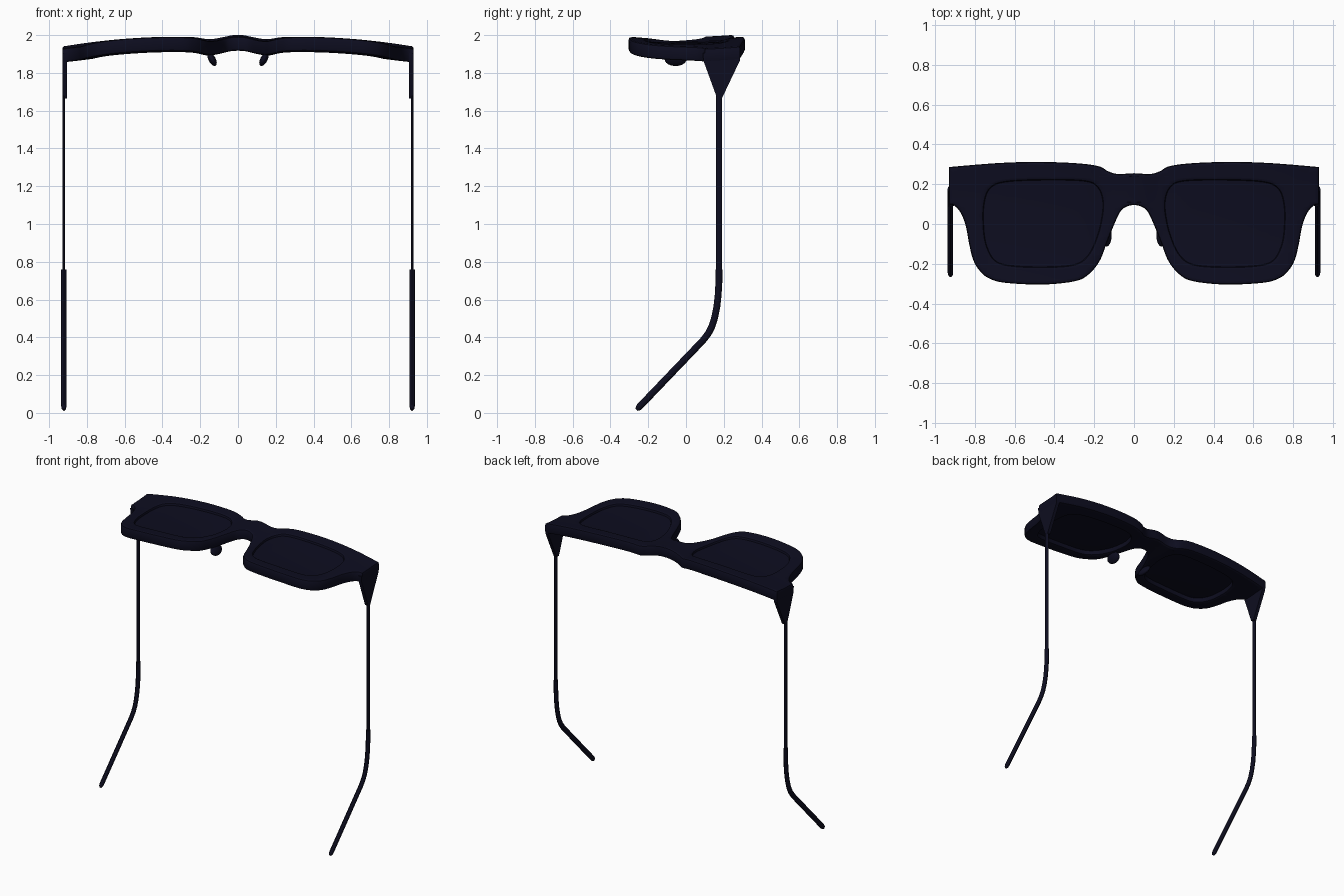
import bpy, bmesh, math
from mathutils import Vector
from mathutils.geometry import tessellate_polygon

if "Cube" in bpy.data.objects:
    bpy.data.objects.remove(bpy.data.objects["Cube"])

navy = bpy.data.materials.new("dark_navy")
navy.diffuse_color = (0.004, 0.004, 0.014, 1)
navy.use_nodes = True
navy.node_tree.nodes["Principled BSDF"].inputs["Base Color"].default_value = navy.diffuse_color


def finish(bm, name, angle=35):
    bmesh.ops.recalc_face_normals(bm, faces=bm.faces)
    me = bpy.data.meshes.new(name)
    bm.to_mesh(me)
    bm.free()
    ob = bpy.data.objects.new(name, me)
    bpy.context.collection.objects.link(ob)
    me.materials.append(navy)
    bpy.ops.object.select_all(action='DESELECT')
    ob.select_set(True)
    bpy.context.view_layer.objects.active = ob
    bpy.ops.object.shade_smooth_by_angle(angle=math.radians(angle))
    return ob


def smooth_loop(pts, n=5):
    """Closed Catmull-Rom loop; a doubled point makes a sharp corner."""
    p = [Vector(q) for q in pts]
    out = []
    for i in range(len(p)):
        a, b, c, d = p[i - 1], p[i], p[(i + 1) % len(p)], p[(i + 2) % len(p)]
        if (c - b).length < 1e-6:
            continue
        for k in range(n):
            t = k / n
            out.append(0.5 * (2 * b + (c - a) * t + (2 * a - 5 * b + 4 * c - d) * t * t
                              + (3 * b - a - 3 * c + d) * t ** 3))
    return out


def inset(loop, dist):
    """Move a closed loop towards its inside."""
    n = len(loop)
    area = sum(loop[i - 1].cross(loop[i]) for i in range(n))
    s = 1 if area > 0 else -1
    res = []
    for i in range(n):
        t = (loop[(i + 1) % n] - loop[i - 1]).normalized()
        res.append(loop[i] + Vector((-t.y, t.x)) * s * dist)
    return res


def front_height(x, y):
    """Height of the curved front face."""
    x = abs(x)
    return (1.992 - 0.126 * (x - 0.3) ** 2 - 0.015 * (1 - min(1, (y / 0.3) ** 2))
            - 0.008 * math.exp(-((x - 0.16) / 0.05) ** 2)
            + 0.025 * math.exp(-(x / 0.08) ** 2))


def curved_plate(name, outer, holes, profile):
    """Plate with holes, edge profile of (inset, z), bent to the front curve."""
    bm = bmesh.new()
    rings = []
    for d, z in profile:
        loops = [inset(outer, d)] + [inset(h, -d) for h in holes]
        rings.append([[bm.verts.new((p.x, p.y, z)) for p in lp] for lp in loops])
    for r0, r1 in zip(rings, rings[1:]):
        for a, b in zip(r0, r1):
            for i in range(len(a)):
                bm.faces.new((a[i - 1], a[i], b[i], b[i - 1]))
    for ring in (rings[0], rings[-1]):
        flat = [v for lp in ring for v in lp]
        flat_loops = [[Vector((v.co.x, v.co.y, 0)) for v in lp] for lp in ring]
        for tri in tessellate_polygon(flat_loops):
            if len(set(tri)) == 3:
                bm.faces.new([flat[i] for i in tri])
    # slice so that the plate can bend
    cuts = [((i * 0.035, 0, 0), (1, 0, 0)) for i in range(-27, 28)]
    cuts += [((0, i * 0.06, 0), (0, 1, 0)) for i in range(-5, 6)]
    for co, no in cuts:
        bmesh.ops.bisect_plane(bm, geom=bm.verts[:] + bm.edges[:] + bm.faces[:],
                               dist=1e-5, plane_co=co, plane_no=no)
    for v in bm.verts:
        v.co.z += front_height(v.co.x, v.co.y)
    return finish(bm, name)


# Front frame outline, right half from brow centre to under the bridge
half = [(0, .255), (.08, .251), (.13, .265), (.18, .291), (.3, .306), (.5, .312),
        (.7, .305), (.93, .286), (.93, .286), (.93, .1), (.93, .1), (.9, .09),
        (.87, .055), (.845, -.01), (.828, -.1), (.808, -.18), (.775, -.235),
        (.73, -.272), (.65, -.295), (.46, -.304), (.3, -.288), (.23, -.255),
        (.175, -.19), (.14, -.105), (.105, -.015), (.07, .06), (.04, .086), (0, .095)]
outline = smooth_loop(half + [(-x, y) for x, y in reversed(half[1:-1])])

# Lens opening, right side, then mirrored
lens_pts = [(.157, .11), (.18, .18), (.245, .214), (.45, .22), (.65, .21), (.725, .175),
            (.752, .1), (.755, 0), (.742, -.1), (.7, -.18), (.62, -.208), (.45, -.215),
            (.3, -.203), (.23, -.155), (.185, -.06), (.163, .03)]
openings = {"right": smooth_loop(lens_pts),
            "left": smooth_loop([(-x, y) for x, y in lens_pts])}

curved_plate("front_frame", outline, list(openings.values()),
             [(.014, 0), (.004, -.004), (0, -.014), (0, -.061), (.004, -.071), (.014, -.075)])
for side, loop in openings.items():
    curved_plate(side + "_lens", loop, [], [(-.004, -.017), (-.004, -.042)])


def tube(name, x, path, sides=12):
    """Elliptical tube along (y, z, x radius, in-plane radius) points."""
    bm = bmesh.new()
    rings = []
    for i, (y, z, rx, rn) in enumerate(path):
        a, b = path[max(i - 1, 0)], path[min(i + 1, len(path) - 1)]
        t = Vector((b[0] - a[0], b[1] - a[1])).normalized()
        ring = []
        for k in range(sides):
            w = 2 * math.pi * k / sides
            s = rn * math.sin(w)
            ring.append(bm.verts.new((x + rx * math.cos(w), y - t.y * s, z + t.x * s)))
        rings.append(ring)
    for a, b in zip(rings, rings[1:]):
        for k in range(sides):
            bm.faces.new((a[k - 1], a[k], b[k], b[k - 1]))
    bm.faces.new(rings[0])
    bm.faces.new(rings[-1])
    return finish(bm, name)


arm = [(.175, 1.70, .007, .016), (.175, .74, .007, .016)]
bend = [(.175, .76), (.174, .69), (.17, .62), (.163, .56), (.152, .505), (.137, .457),
        (.118, .42), (.09, .384), (.05, .342), (-.245, .034)]
tip = [(y, z, .014, .018) for y, z in bend]
tip += [(-.254, .024, .012, .015), (-.261, .016, .006, .008)]

for side, s in (("right", 1), ("left", -1)):
    # tapered hinge plate under the frame corner
    bm = bmesh.new()
    prof = [(.09, 1.905), (.092, 1.865), (.165, 1.665), (.19, 1.665), (.285, 1.865), (.285, 1.905)]
    inner = [bm.verts.new((s * .904, y, z)) for y, z in prof]
    outer = [bm.verts.new((s * .928, y, z)) for y, z in prof]
    bm.faces.new(inner)
    bm.faces.new(outer)
    for i in range(len(prof)):
        bm.faces.new((inner[i - 1], inner[i], outer[i], outer[i - 1]))
    finish(bm, side + "_hinge_plate", 20)

    # thin arm and thicker bent ear tip
    tube(side + "_arm", s * .922, arm)
    tube(side + "_ear_tip", s * .922, tip)

    # tilted nose pad
    bm = bmesh.new()
    bmesh.ops.create_uvsphere(bm, u_segments=20, v_segments=12, radius=1)
    c, k = math.cos(.5), math.sin(.5) * s
    for v in bm.verts:
        x, y, z = v.co.x * .019, v.co.y * .058, v.co.z * .038
        v.co = (s * .137 + c * x + k * z, -.055 + y, 1.871 - k * x + c * z)
    finish(bm, side + "_nose_pad", 60)
